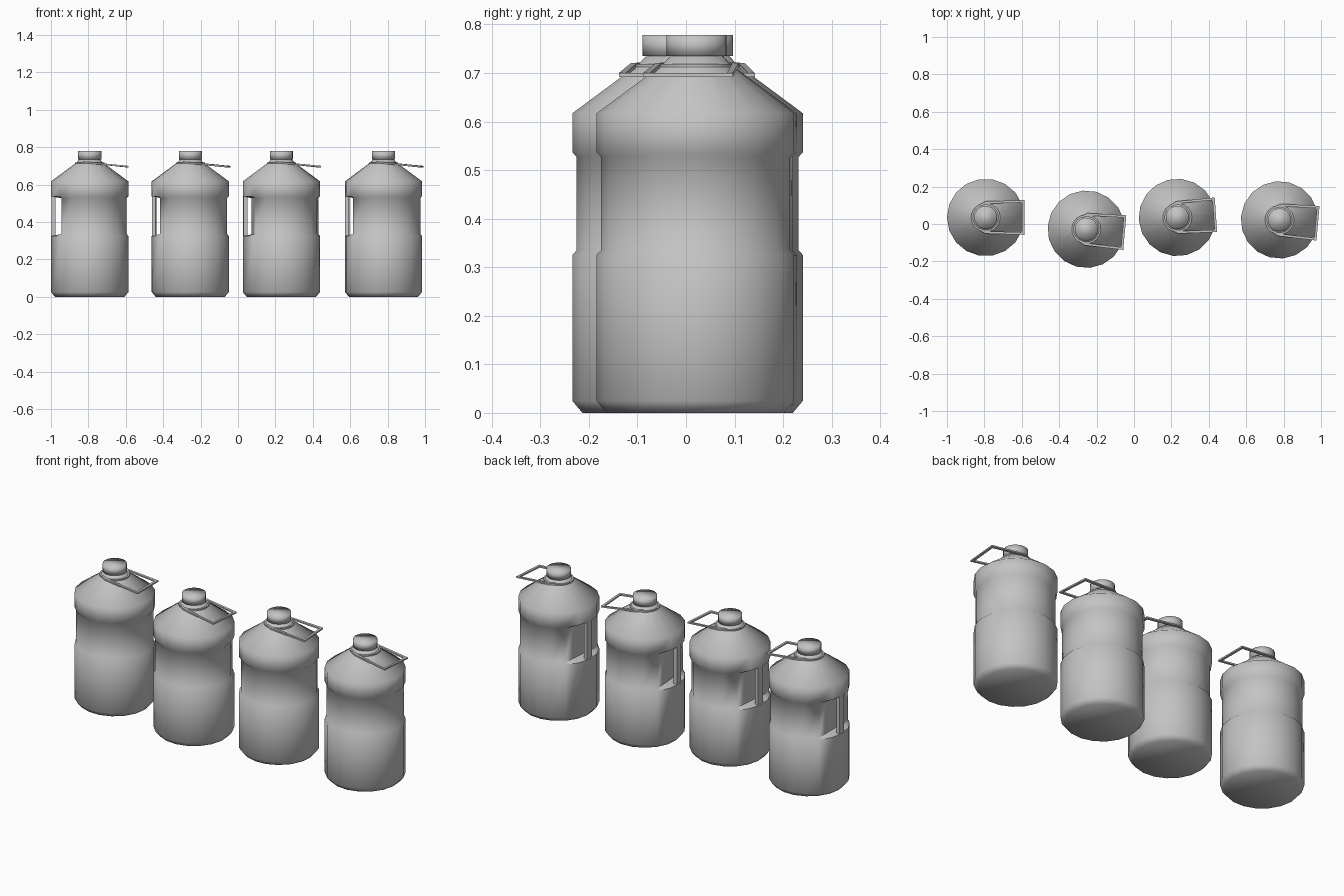
import bpy, bmesh, math
from mathutils import Matrix, Vector

if "Cube" in bpy.data.objects:
    bpy.data.objects.remove(bpy.data.objects["Cube"], do_unlink=True)

SIDES = 18
RECESS_X = -0.152    # flat back wall of the grip recess

grey = bpy.data.materials.new("plain grey")
grey.use_nodes = True
grey.diffuse_color = (0.55, 0.55, 0.55, 1)
grey.node_tree.nodes["Principled BSDF"].inputs["Base Color"].default_value = (0.55, 0.55, 0.55, 1)


def finish(bm, name, angle):
    """Turn a bmesh into a smooth grey mesh with sharp edges above the angle."""
    bmesh.ops.recalc_face_normals(bm, faces=bm.faces)
    mesh = bpy.data.meshes.new(name)
    bm.to_mesh(mesh)
    bm.free()
    mesh.materials.append(grey)
    mesh.shade_smooth()
    mesh.set_sharp_from_angle(angle=math.radians(angle))
    return mesh


def lathe(name, profile, angle, recess=()):
    """Spin a profile; rings listed in recess are flattened on the -x side."""
    bm = bmesh.new()
    rings = []
    for i, (r, z) in enumerate(profile):
        ring = []
        for k in range(SIDES):
            a = math.pi + math.tau * k / SIDES
            x, y = r * math.cos(a), r * math.sin(a)
            if i in recess:
                x = max(x, RECESS_X)
            ring.append(bm.verts.new((x, y, z)))
        rings.append(ring)
    for low, high in zip(rings, rings[1:]):
        for k in range(SIDES):
            n = (k + 1) % SIDES
            bm.faces.new((low[k], low[n], high[n], high[k]))
    bm.faces.new(rings[0][::-1])
    bm.faces.new(rings[-1])
    return finish(bm, name, angle)


def box(name, size, centre):
    bm = bmesh.new()
    bmesh.ops.create_cube(bm, size=1, matrix=Matrix.Translation(centre) @ Matrix.Diagonal((*size, 1)))
    return finish(bm, name, 30)


def wire(name, points, width, height):
    """Sweep a flat rectangular section along a path, with mitred corners."""
    bm = bmesh.new()
    pts = [Vector(p) for p in points]
    up = Vector((0, 0, height / 2))
    sections = []
    for i, p in enumerate(pts):
        dirs = [(b - a).normalized() for a, b in zip(pts, pts[1:])][max(i - 1, 0):i + 1]
        normals = [Vector((-d.y, d.x, 0)).normalized() for d in dirs]
        side = sum(normals, Vector()).normalized()
        side *= width / 2 / max(side.dot(normals[0]), 0.3)
        sections.append([bm.verts.new(p + s) for s in (side + up, up - side, -side - up, side - up)])
    for a, b in zip(sections, sections[1:]):
        for k in range(4):
            n = (k + 1) % 4
            bm.faces.new((a[k], a[n], b[n], b[k]))
    bm.faces.new(sections[0])
    bm.faces.new(sections[-1][::-1])
    return finish(bm, name, 30)


# Bottle body: base chamfer, belly, waist, shoulder band, cone and neck
body = lathe("body", [(0.186, 0), (0.207, 0.025), (0.207, 0.325), (0.198, 0.335),
                      (0.198, 0.527), (0.207, 0.537), (0.207, 0.617),
                      (0.07, 0.718), (0.05, 0.74)], 57, recess=(3, 4))
cap = lathe("cap", [(0.062, 0.735), (0.062, 0.778)], 100)
collar = lathe("collar", [(0.078, 0.708), (0.078, 0.719)], 40)

# Upright grip bar bridging the recess
grip = box("grip", (0.02, 0.04, 0.212), (-0.194, 0, 0.431))

# Carrying handle: thin tilted frame hinged on the collar
handle = wire("carry_handle", [(-0.03, -0.062, 0.718), (0, -0.08, 0.716), (0.2, -0.086, 0.696),
                               (0.2, 0.086, 0.696), (0, 0.08, 0.716), (-0.03, 0.062, 0.718)],
              0.013, 0.008)

# Row of four bottles, each turned slightly: x, y, yaw in degrees
places = [(-0.793, 0.035, 0), (-0.255, -0.028, -5), (0.232, 0.035, 4), (0.778, 0.022, -5)]
for n, (x, y, yaw) in enumerate(places, 1):
    for mesh in (body, cap, collar, grip, handle):
        ob = bpy.data.objects.new(f"bottle_{n}_{mesh.name}", mesh)
        ob.location = (x, y, 0)
        ob.rotation_euler.z = math.radians(yaw)
        bpy.context.scene.collection.objects.link(ob)
